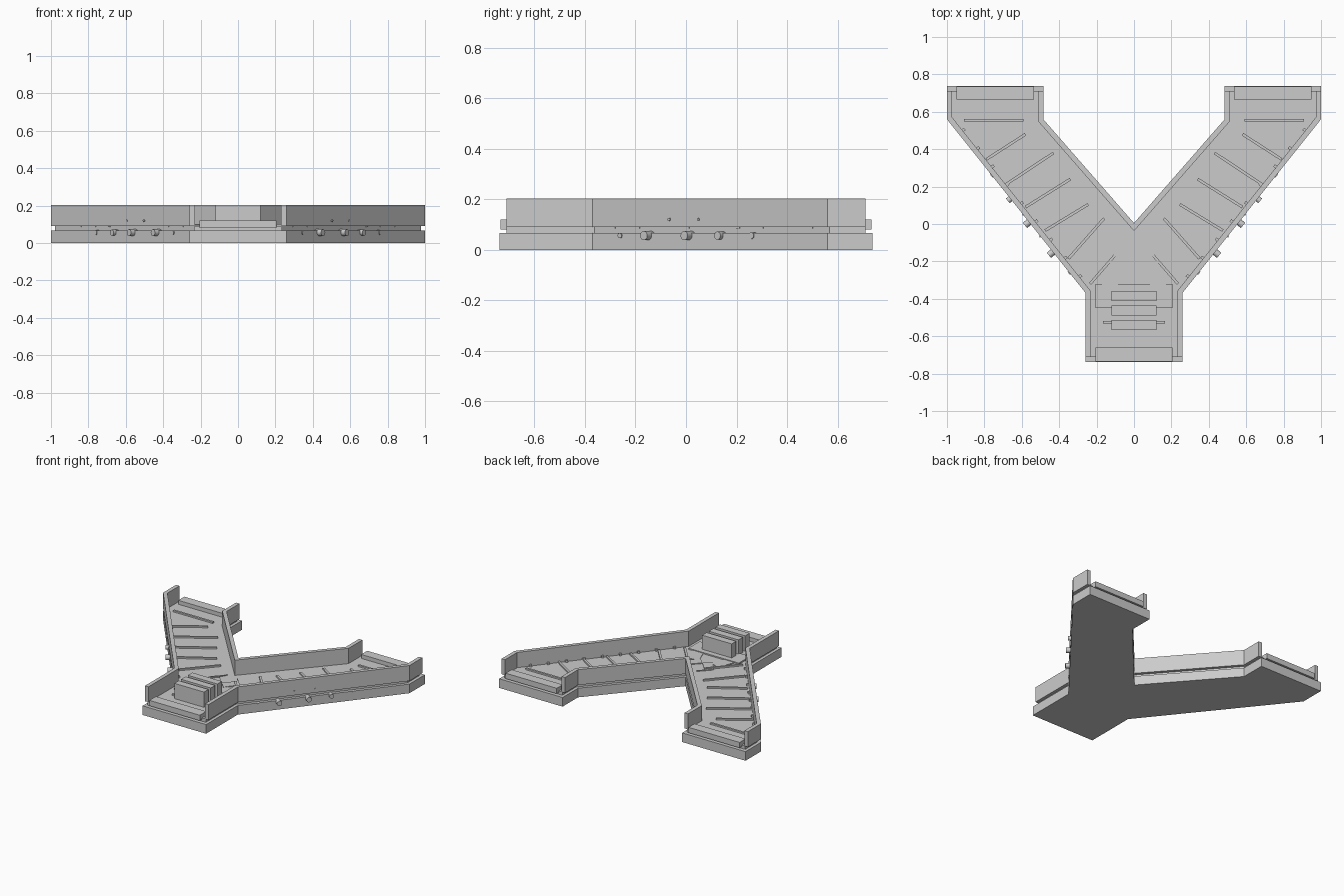
import bpy, bmesh, math
from mathutils import Vector

if "Cube" in bpy.data.objects:
    bpy.data.objects.remove(bpy.data.objects["Cube"])


def prism(name, pts, z0, z1):
    bm = bmesh.new()
    f = bm.faces.new([bm.verts.new((x, y, z0)) for x, y in pts])
    r = bmesh.ops.extrude_face_region(bm, geom=[f])
    for v in r["geom"]:
        if isinstance(v, bmesh.types.BMVert):
            v.co.z = z1
    bmesh.ops.recalc_face_normals(bm, faces=bm.faces)
    me = bpy.data.meshes.new(name)
    bm.to_mesh(me)
    bm.free()
    ob = bpy.data.objects.new(name, me)
    bpy.context.collection.objects.link(ob)
    return ob


def box(name, x0, x1, y0, y1, z0, z1):
    return prism(name, [(x0, y0), (x1, y0), (x1, y1), (x0, y1)], z0, z1)


def bar(name, a, b, w, z0, z1):
    a, b = Vector(a), Vector(b)
    d = (b - a).normalized()
    n = Vector((-d.y, d.x)) * w / 2
    return prism(name, [a - n, b - n, b + n, a + n], z0, z1)


def offset(path, d):
    # mitred offset of an open path to its left
    p = [Vector(q) for q in path]
    ns = []
    for a, b in zip(p, p[1:]):
        t = (b - a).normalized()
        ns.append(Vector((-t.y, t.x)))
    out = []
    for i, q in enumerate(p):
        n0, n1 = ns[max(i - 1, 0)], ns[min(i, len(ns) - 1)]
        m = (n0 + n1).normalized()
        out.append(q + m * d / m.dot(n0))
    return out


def flip(pts):
    return [(-x, y) for x, y in pts]


def outline(e, y0, y1):
    outer = [(0.258, y0), (0.258, -0.37), (1.0, 0.56), (1.0, y1)]
    inner = [(0.485, y1), (0.485, 0.56), (0, 0.005)]
    o = [tuple(q) for q in offset(outer, e)]
    i = [tuple(q) for q in offset(inner, e)]
    i[-1] = (0, 0.005 - e * 1.52)
    half = o + i
    return half + flip(half[:-1])[::-1]


# base and inset deck
prism("base", outline(0, -0.738, 0.738), 0, 0.067)
prism("deck", outline(0.022, -0.71, 0.71), 0.06, 0.091)

# side walls
outer = [(0.258, -0.71), (0.258, -0.37), (1.0, 0.56), (1.0, 0.71)]
wall = outer + [tuple(q) for q in offset(outer, 0.028)][::-1]
prism("right_wall", wall, 0.09, 0.203)
prism("left_wall", flip(wall), 0.09, 0.203)
vee = [(0.485, 0.71), (0.485, 0.56), (0, 0.005), (-0.485, 0.56), (-0.485, 0.71)]
prism("inner_wall", vee + [tuple(q) for q in offset(vee, 0.028)][::-1], 0.09, 0.203)

# end stop at the front mouth
box("front_end_bar", -0.205, 0.205, -0.735, -0.66, 0.08, 0.12)

slats = [((0.59, 0.555), (0.91, 0.555)), ((0.58, 0.48), (0.79, 0.345)),
         ((0.43, 0.38), (0.695, 0.205)), ((0.34, 0.24), (0.58, 0.09)),
         ((0.245, 0.105), (0.475, -0.035)), ((0.16, 0.03), (0.35, -0.185)),
         ((0.065, -0.125), (0.235, -0.32))]
along = Vector((0.742, 0.93)).normalized()
out = Vector((along.y, -along.x))
# pegs: y, height, radius, protrusion
pegs = ((-0.26, 0.056, 0.01, 0.005), (-0.15, 0.056, 0.018, 0.028),
        (0.01, 0.056, 0.018, 0.028), (0.135, 0.056, 0.016, 0.018),
        (0.26, 0.056, 0.013, 0.004), (-0.065, 0.12, 0.006, 0.006),
        (0.05, 0.12, 0.005, 0.005))
for s, side in ((1, "right"), (-1, "left")):
    xs = sorted((s * 0.535, s * 0.95))
    box(side + "_end_bar", xs[0], xs[1], 0.665, 0.735, 0.08, 0.12)
    # cross slats on the arm
    for a, b in slats:
        bar(side + "_slat", (s * a[0], a[1]), (s * b[0], b[1]), 0.015, 0.085, 0.102)
    # angled plates where the arms meet the front lane
    prism(side + "_guide_plate", [(s * x, y) for x, y in
          ((0, -0.19), (0.07, -0.115), (0.04, -0.065), (0.12, -0.15), (0.05, -0.24))],
          0.085, 0.097)
    bar(side + "_junction_plate", (s * 0.085, -0.21), (s * 0.17, -0.43), 0.08, 0.085, 0.095)
    # small brackets on the inside of the outer wall
    for k in range(9):
        p = Vector((0.258, -0.37)) + along * (0.09 + k * 0.125) - out * 0.02
        q = p - out * 0.022
        bar(side + "_bracket", (s * p.x, p.y), (s * q.x, q.y), 0.016, 0.085, 0.105)
    # round pegs through the outer side
    for y, z, r, l in pegs:
        p = Vector((0.258, -0.37)) + along * ((y + 0.37) / along.y)
        c = p + out * (l / 2 - 0.01)
        d = Vector((s * out.x, out.y, 0))
        bpy.ops.mesh.primitive_cylinder_add(vertices=16, radius=r, depth=l + 0.02,
                                            location=(s * c.x, c.y, z))
        ob = bpy.context.object
        ob.name = side + "_peg"
        ob.rotation_euler = d.to_track_quat('Z', 'Y').to_euler()
        bpy.ops.object.shade_smooth_by_angle()

# loading plate and three upright blocks
box("front_plate", -0.205, 0.205, -0.45, -0.32, 0.085, 0.1)
box("cross_slat", -0.165, 0.165, -0.532, -0.518, 0.085, 0.102)
for y in (-0.385, -0.462, -0.54):
    box("upright_block", -0.12, 0.12, y - 0.026, y + 0.026, 0.085, 0.203)
